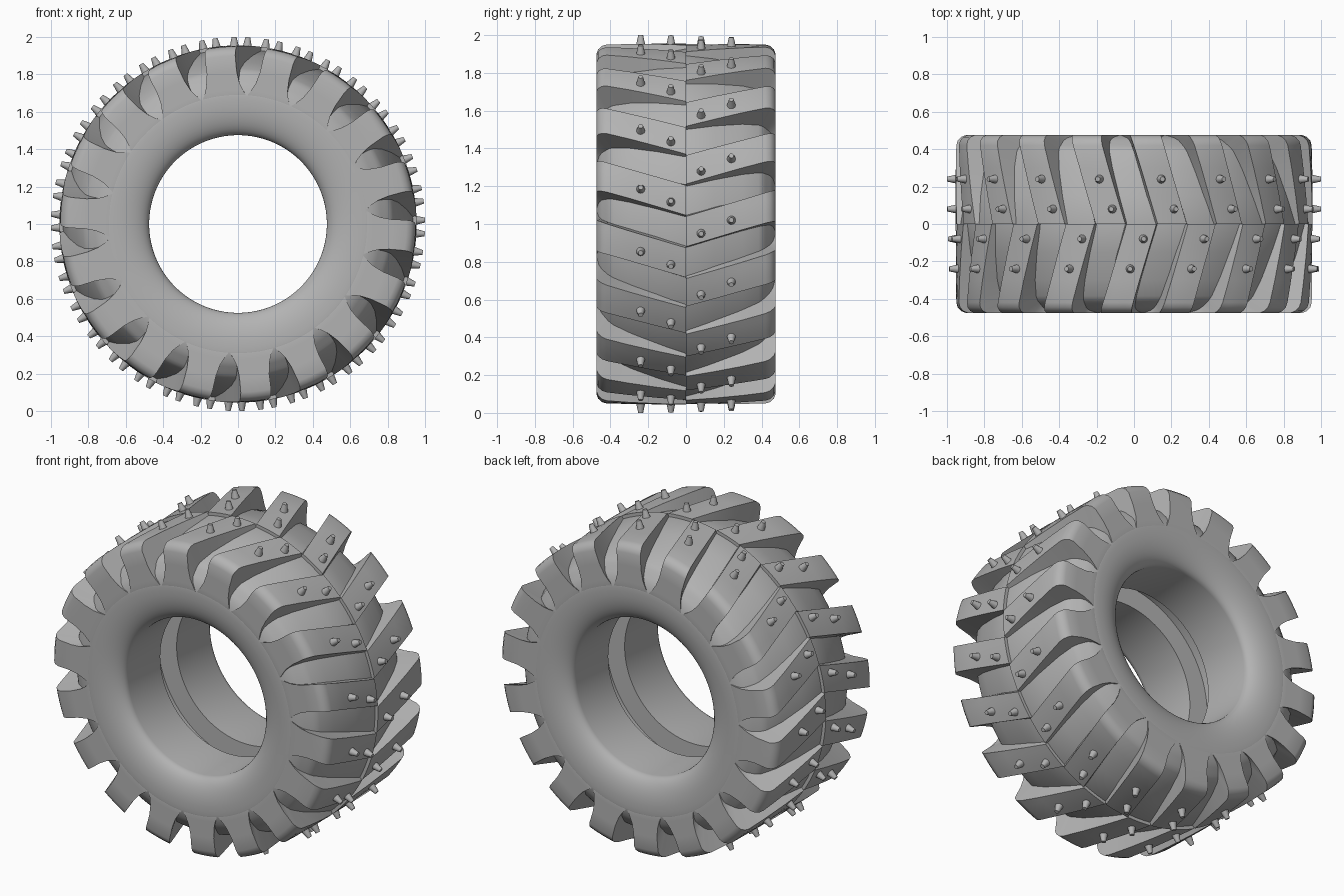
import bpy
import bmesh
from math import sin, cos, radians, pi
from mathutils import Vector

cube = bpy.data.objects.get("Cube")
if cube:
    bpy.data.objects.remove(cube, do_unlink=True)

LUGS = 18            # lugs on each half
PITCH = 360 / LUGS
SLANT = 18           # degrees of sweep per unit of width
SEGMENTS = 144

rubber = bpy.data.materials.new("grey rubber")
rubber.use_nodes = True
rubber.diffuse_color = (0.45, 0.45, 0.45, 1)
rubber.node_tree.nodes["Principled BSDF"].inputs["Base Color"].default_value = (0.45, 0.45, 0.45, 1)


def polar(y, r, degrees):
    """Point on the wheel: the axle runs along y at height 1."""
    a = radians(degrees)
    return Vector((r * cos(a), y, 1 + r * sin(a)))


def finish(name, bm):
    bmesh.ops.recalc_face_normals(bm, faces=bm.faces)
    mesh = bpy.data.meshes.new(name)
    bm.to_mesh(mesh)
    bm.free()
    obj = bpy.data.objects.new(name, mesh)
    bpy.context.collection.objects.link(obj)
    mesh.materials.append(rubber)
    bpy.ops.object.select_all(action="DESELECT")
    obj.select_set(True)
    bpy.context.view_layer.objects.active = obj
    bpy.ops.object.shade_smooth_by_angle(angle=radians(30))
    return obj


def bridge(bm, rings, close_rings=False):
    """Skin consecutive closed rings with quads."""
    pairs = list(zip(rings, rings[1:]))
    if close_rings:
        pairs.append((rings[-1], rings[0]))
    for a, b in pairs:
        n = len(a)
        for i in range(n):
            j = (i + 1) % n
            bm.faces.new((a[i], a[j], b[j], b[i]))


# Lug stations: outer y, outer radius, half width in degrees, floor y, floor radius
STATIONS = [
    (0, .955, 4.8, 0, .935),
    (.15, .955, 4.8, .15, .905),
    (.30, .953, 4.8, .30, .865),
    (.42, .95, 4.9, .385, .83),
    (.445, .943, 5, .40, .82),
    (.465, .925, 5.1, .415, .805),
    (.475, .90, 5.2, .425, .79),
    (.475, .82, 5.6, .445, .765),
    (.475, .76, 6.6, .46, .74),
    (.475, .72, 8.1, .468, .715),
    (.475, .695, 9.4, .474, .695),
]

# Carcass: bore with a central channel, rolled bead, sidewall and groove floor
half = [(.08, .60), (.08, .475)]
for i in range(11):
    a = i / 10 * pi / 2
    half.append((.39 + .085 * sin(a), .66 - .185 * cos(a)))
half.append((.475, .685))
half += [(s[3], s[4]) for s in reversed(STATIONS)]
profile = half + [(-y, r) for y, r in reversed(half[:-1])]

bm = bmesh.new()
rings = [[bm.verts.new(polar(y, r, 360 * k / SEGMENTS)) for y, r in profile]
         for k in range(SEGMENTS)]
bridge(bm, rings, close_rings=True)
finish("tyre_carcass", bm)


# Tread lugs: swept bars that wrap over the shoulder and merge into the sidewall
def add_lug(bm, side, start):
    rings = []
    for y, r, width, floor_y, floor_r in STATIONS:
        top, base = start + SLANT * y, start + SLANT * floor_y
        foot = min(width + .6, 9.6)
        ring = [polar(side * y, r, top + width * f) for f in (-1, -.5, 0, .5, 1)]
        ring += [polar(side * floor_y, floor_r - .008, base + foot * f)
                 for f in (1, .5, 0, -.5, -1)]
        rings.append([bm.verts.new(p) for p in ring])
    bridge(bm, rings)
    bm.faces.new(rings[0])
    bm.faces.new(rings[-1])


# Studs: small tapered pegs standing on the lugs
def add_stud(bm, y, degrees):
    foot, tip = polar(y, .94, degrees), polar(y, 1, degrees)
    turn = (tip - foot).to_track_quat("Z", "Y").to_matrix().to_4x4()
    turn.translation = (foot + tip) / 2
    bmesh.ops.create_cone(bm, cap_ends=True, segments=12, radius1=.026,
                          radius2=.013, depth=.06, matrix=turn)


for name, side, start in (("front", -1, 7.6), ("back", 1, -2.4)):
    lugs, studs = bmesh.new(), bmesh.new()
    for k in range(LUGS):
        angle = start + PITCH * k
        add_lug(lugs, side, angle)
        add_stud(studs, side * .08, angle - .6)
        add_stud(studs, side * .24, angle + 3.6)
    finish(name + "_tread_lugs", lugs)
    finish(name + "_studs", studs)
